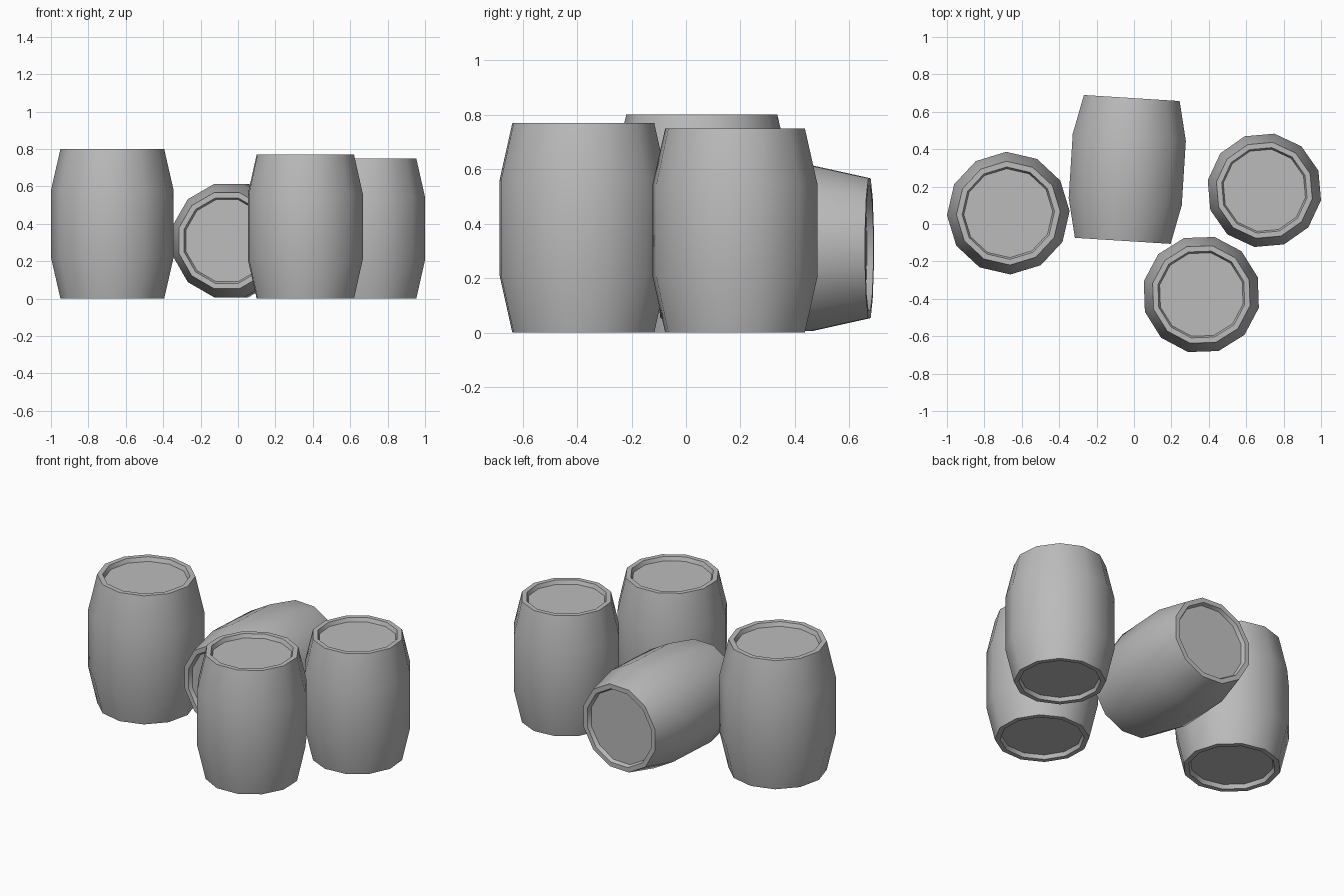
import bpy
import bmesh
from math import radians, sin, cos, tau
from mathutils import Matrix

cube = bpy.data.objects.get("Cube")
if cube:
    bpy.data.objects.remove(cube)

SIDES = 12
# Half profile for a barrel one unit tall: (radius, height), bottom to middle
HALF = [(0.297, 0.031), (0.309, 0.0), (0.347, 0.0), (0.41, 0.275)]
PROFILE = HALF + [(r, 1 - z) for r, z in reversed(HALF)]

grey = bpy.data.materials.new("Plain grey")
grey.use_nodes = True
grey.diffuse_color = (0.5, 0.5, 0.5, 1)
bsdf = next(n for n in grey.node_tree.nodes if n.type == 'BSDF_PRINCIPLED')
bsdf.inputs["Base Color"].default_value = (0.5, 0.5, 0.5, 1)


def barrel(name, base, height, spin, tilt=0, turn=0):
    """Lathe a closed barrel with recessed ends, then stand or lay it."""
    bm = bmesh.new()
    rings = []
    for r, z in PROFILE:
        angles = [tau * i / SIDES for i in range(SIDES)]
        rings.append([bm.verts.new((r * cos(a), r * sin(a), z)) for a in angles])
    for low, high in zip(rings, rings[1:]):
        for i in range(SIDES):
            j = (i + 1) % SIDES
            bm.faces.new((low[i], low[j], high[j], high[i]))
    # Recessed lids
    bm.faces.new(rings[0][::-1])
    bm.faces.new(rings[-1])
    bmesh.ops.recalc_face_normals(bm, faces=bm.faces[:])
    bm.transform(Matrix.Rotation(radians(spin), 4, 'Z') @ Matrix.Scale(height, 4))
    mesh = bpy.data.meshes.new(name)
    bm.to_mesh(mesh)
    bm.free()
    mesh.materials.append(grey)
    obj = bpy.data.objects.new(name, mesh)
    bpy.context.collection.objects.link(obj)
    obj.location = base
    obj.rotation_euler = (radians(tilt), 0, radians(turn))
    # Smooth staves, sharp rims
    bpy.ops.object.select_all(action='DESELECT')
    obj.select_set(True)
    bpy.context.view_layer.objects.active = obj
    bpy.ops.object.shade_smooth_by_angle(angle=radians(40))


# Three standing barrels and one lying between them
barrel("right_barrel", (-0.672, 0.058, 0), 0.8, 2)
barrel("front_barrel", (0.36, -0.377, 0), 0.77, 17)
barrel("left_barrel", (0.697, 0.18, 0), 0.75, 20)
barrel("lying_barrel", (-0.06, -0.09, 0.31), 0.765, 15, tilt=-90, turn=-3.6)
